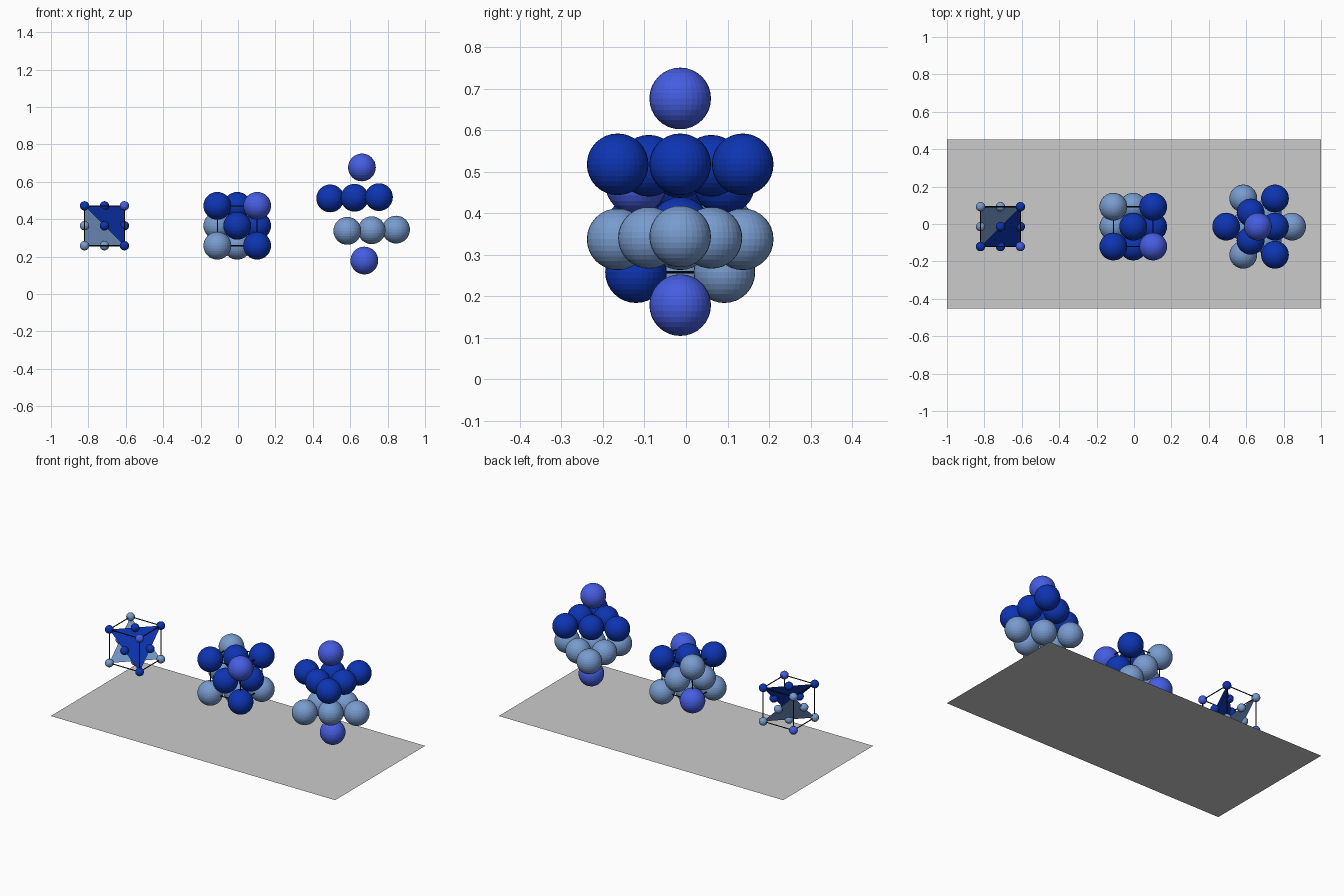
import bpy, bmesh, math
from itertools import product
from mathutils import Vector, Matrix

if "Cube" in bpy.data.objects:
    bpy.data.objects.remove(bpy.data.objects["Cube"])

A = 0.213          # cube edge
H = A / 2
R_BIG, R_SMALL = 0.0742, 0.025
CY, CZ = -0.014, 0.365


def material(name, rgb):
    m = bpy.data.materials.new(name)
    m.diffuse_color = (*rgb, 1)
    m.use_nodes = True
    m.node_tree.nodes["Principled BSDF"].inputs["Base Color"].default_value = m.diffuse_color
    return m


DARK = material("dark_blue", (0.004, 0.035, 0.45))
LIGHT = material("light_blue", (0.19, 0.33, 0.62))
ROYAL = material("royal_blue", (0.06, 0.11, 0.75))
BLACK = material("black", (0.005, 0.005, 0.005))


def add_mesh(name, bm, mat=None):
    me = bpy.data.meshes.new(name)
    bm.to_mesh(me)
    bm.free()
    ob = bpy.data.objects.new(name, me)
    bpy.context.collection.objects.link(ob)
    if mat:
        me.materials.append(mat)
    return ob


def atom(name, pos, radius, mat):
    bm = bmesh.new()
    bmesh.ops.create_uvsphere(bm, u_segments=32, v_segments=16, radius=radius)
    add_mesh(name, bm, mat).location = pos


def triangle(name, points, mat):
    bm = bmesh.new()
    bm.faces.new([bm.verts.new(p) for p in points])
    add_mesh(name, bm, mat)


def cube_frame(name, centre):
    # twelve thin rods along the cube edges
    bm = bmesh.new()
    for axis in range(3):
        turn = Vector((0, 0, 1)).rotation_difference(
            Vector([float(i == axis) for i in range(3)])).to_matrix().to_4x4()
        for s, t in product((-H, H), repeat=2):
            off = [s, t]
            off.insert(axis, 0)
            bmesh.ops.create_cone(bm, cap_ends=True, segments=8, radius1=0.003,
                                  radius2=0.003, depth=A,
                                  matrix=Matrix.Translation(centre + Vector(off)) @ turn)
    add_mesh(name, bm, BLACK)


# lattice sites: cube corners and face centres, coloured by close-packed layer
SITES = [s for s in product((-1, 0, 1), repeat=3)
         if sum(map(abs, s)) in (1, 3)]


def layer_colour(s):
    level = s[0] - s[1] + s[2]
    if abs(level) == 3:
        return ROYAL
    return DARK if level > 0 else LIGHT


def unit_cell(name, centre, radius):
    for i, s in enumerate(SITES):
        atom(f"{name}_atom_{i}", centre + H * Vector(s), radius, layer_colour(s))
    cube_frame(name + "_frame", centre)


# base sheet
bm = bmesh.new()
bmesh.ops.create_grid(bm, x_segments=1, y_segments=1, size=1,
                      matrix=Matrix.Diagonal((1, 0.452, 1, 1)))
add_mesh("base_sheet", bm)

# open cell with small atoms and two layer planes
left = Vector((-0.714, CY, CZ))
unit_cell("open_cell", left, R_SMALL)
for name, mat in (("upper_plane", DARK), ("lower_plane", LIGHT)):
    triangle(name, [left + H * Vector(s) for s in SITES
                    if 0 not in s and layer_colour(s) == mat], mat)

# packed cell with large atoms
unit_cell("packed_cell", Vector((-0.004, CY, CZ)), R_BIG)

# layers pulled apart, slightly tilted
place = Matrix.Translation((0.669, CY, 0.428)) @ Matrix.Rotation(-0.026, 4, 'Y')
RING = A * math.sqrt(2 / 3)


def layer(name, height, start, mat):
    corners = [Vector((RING * math.cos(start + k * math.tau / 3),
                       RING * math.sin(start + k * math.tau / 3), height))
               for k in range(3)]
    mids = [(corners[k] + corners[k - 1]) / 2 for k in range(3)]
    for i, p in enumerate(corners + mids):
        atom(f"{name}_atom_{i}", place @ p, R_BIG, mat)


atom("top_atom", place @ Vector((0, 0, 0.249)), R_BIG, ROYAL)
layer("upper_layer", 0.088, math.pi, DARK)
layer("lower_layer", -0.088, 0, LIGHT)
atom("bottom_atom", place @ Vector((0, 0, -0.249)), R_BIG, ROYAL)
